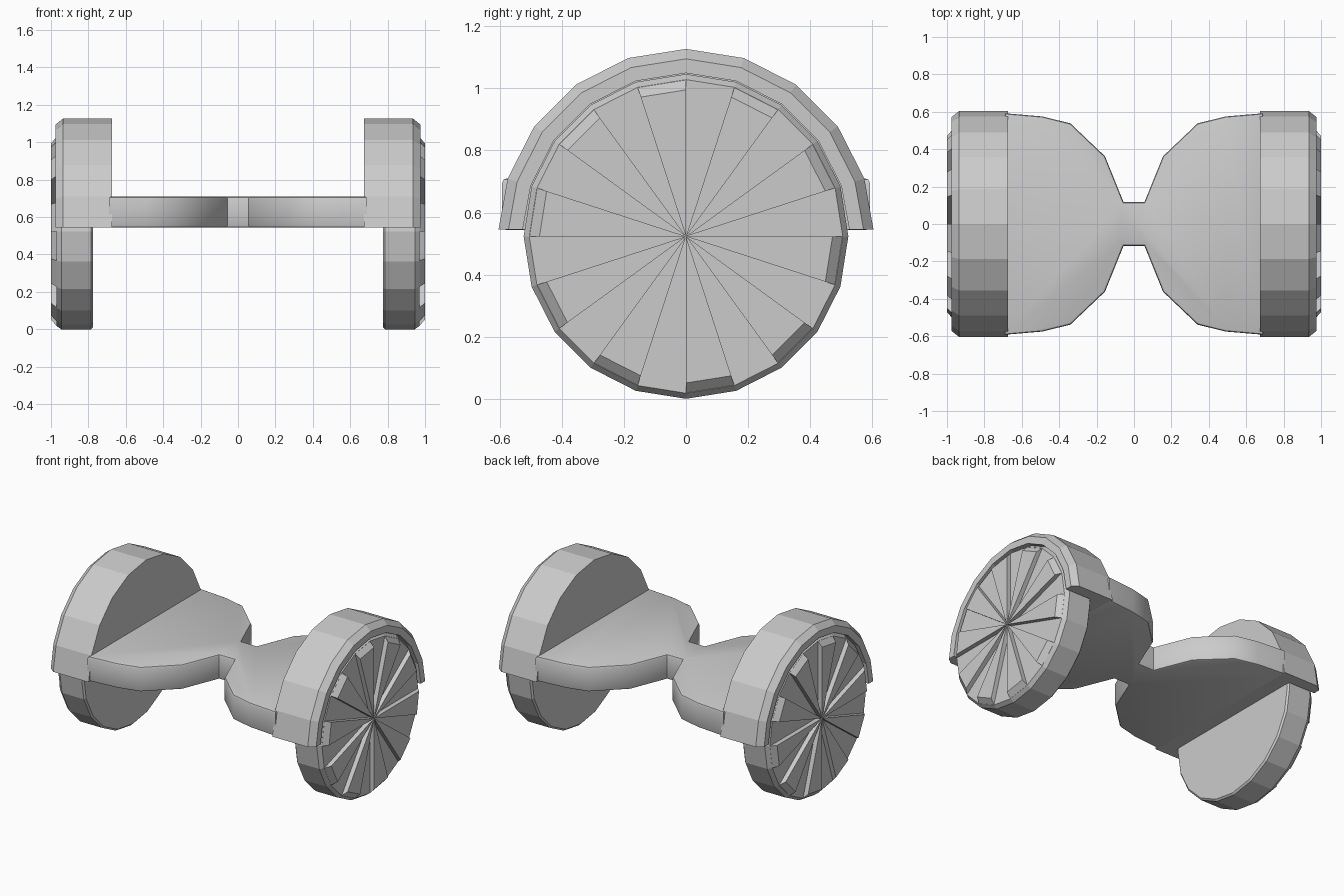
import bpy, bmesh
from math import sin, cos, radians

if "Cube" in bpy.data.objects:
    bpy.data.objects.remove(bpy.data.objects["Cube"])

CZ = 0.523      # axle height
STEP = 18       # 20-sided wheels


def finish(name, bm, mirror=True, smooth=None):
    bmesh.ops.remove_doubles(bm, verts=bm.verts, dist=1e-5)
    bmesh.ops.recalc_face_normals(bm, faces=bm.faces)
    me = bpy.data.meshes.new(name)
    bm.to_mesh(me)
    bm.free()
    ob = bpy.data.objects.new(name, me)
    bpy.context.collection.objects.link(ob)
    if mirror:
        mod = ob.modifiers.new("mirror", 'MIRROR')
        mod.use_mirror_merge = False
    if smooth:
        bpy.context.view_layer.objects.active = ob
        ob.select_set(True)
        bpy.ops.object.shade_smooth_by_angle(angle=radians(smooth))
        ob.select_set(False)
    return ob


def point(x, r, deg, floor=-1.0):
    a = radians(deg)
    return (x, r * cos(a), max(CZ + r * sin(a), floor))


def lathe(name, profile, degrees, floor=-1.0, caps=False):
    """Sweep an (x, radius) profile round the axle; bottom can be cut flat at floor."""
    bm = bmesh.new()
    rings = [[bm.verts.new(point(x, r, d, floor)) for x, r in profile] for d in degrees]
    for a, b in zip(rings, rings[1:]):
        for i in range(len(profile) - 1):
            quad = [a[i], a[i + 1], b[i + 1], b[i]]
            if profile[i][1] == 0:
                quad.remove(b[i])
            elif profile[i + 1][1] == 0:
                quad.remove(b[i + 1])
            bm.faces.new(quad)
    if caps:
        bm.faces.new(rings[0])
        bm.faces.new(rings[-1])
    return finish(name, bm)


# Wheels
lathe("wheels", [(0.775, 0), (0.775, 0.512), (0.785, 0.523), (0.945, 0.523),
                 (0.97, 0.505), (0.97, 0)], range(0, 361, STEP))

# Half-round fenders with a pocket for each wheel
lathe("fenders", [(0.675, 0), (0.675, 0.604), (0.935, 0.604), (0.975, 0.572),
                  (0.975, 0.526), (0.78, 0.526), (0.78, 0)],
      range(0, 181, STEP), floor=0.545, caps=True)

# Raised wedge spokes on the outer wheel faces
bm = bmesh.new()
for k in range(10):
    d = STEP + 2 * STEP * k
    lo = [bm.verts.new(p) for p in (point(0.968, 0, d), point(0.968, 0.506, d), point(0.968, 0.506, d + STEP))]
    hi = [bm.verts.new(p) for p in (point(1.0, 0, d), point(1.0, 0.472, d), point(1.0, 0.472, d + STEP))]
    bm.faces.new(hi)
    bm.faces.new(lo[::-1])
    for i in range(3):
        j = (i + 1) % 3
        bm.faces.new((lo[i], lo[j], hi[j], hi[i]))
me_normals = bmesh.ops.recalc_face_normals(bm, faces=bm.faces)
# keep wedges separate: no welding at the hub
me = bpy.data.meshes.new("wheel_spokes")
bm.to_mesh(me)
bm.free()
spokes = bpy.data.objects.new("wheel_spokes", me)
bpy.context.collection.objects.link(spokes)
spokes.modifiers.new("mirror", 'MIRROR').use_mirror_merge = False

# Hourglass footboard with softened top and bottom rims
half = [(0.69, 0.592), (0.49, 0.575), (0.34, 0.538), (0.155, 0.362), (0.056, 0.117)]
front = half + [(-x, y) for x, y in reversed(half)]
outline = front + [(-x, -y) for x, y in front]
bm = bmesh.new()
base = bm.faces.new([bm.verts.new((x, y, 0.543)) for x, y in outline])
ext = bmesh.ops.extrude_face_region(bm, geom=[base], use_keep_orig=True)
top = [v for v in ext["geom"] if isinstance(v, bmesh.types.BMVert)]
bmesh.ops.translate(bm, verts=top, vec=(0, 0, 0.167))
bmesh.ops.recalc_face_normals(bm, faces=bm.faces)
rims = [e for e in bm.edges if abs(e.verts[0].co.z - e.verts[1].co.z) < 1e-4]
bmesh.ops.bevel(bm, geom=rims, offset=0.014, segments=2, profile=0.5, affect='EDGES')
finish("footboard", bm, mirror=False, smooth=40)
